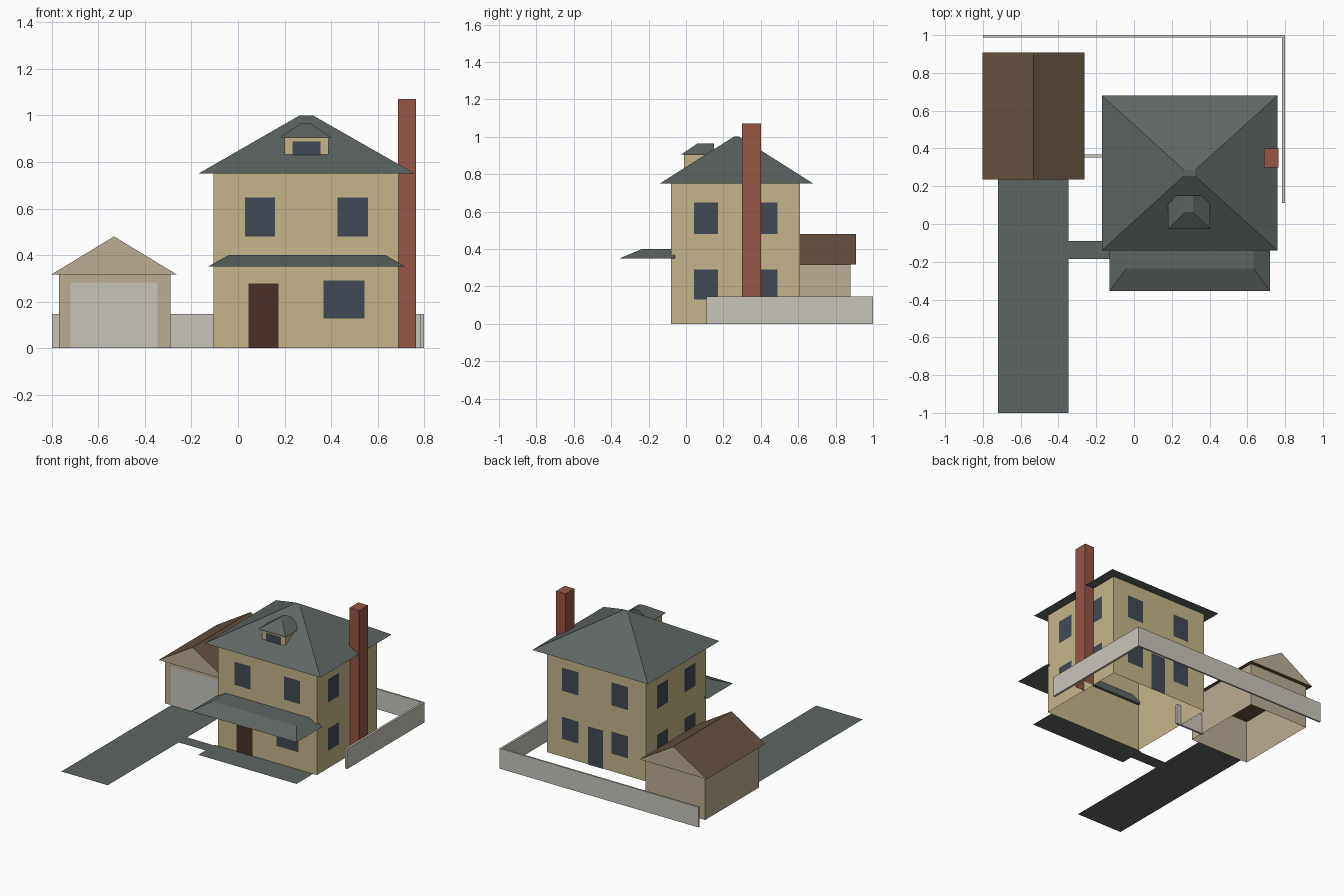
import bpy, bmesh

if "Cube" in bpy.data.objects:
    bpy.data.objects.remove(bpy.data.objects["Cube"])


def mat(name, r, g, b):
    lin = [(c / 255 / 12.92) if c < 11 else ((c / 255 + 0.055) / 1.055) ** 2.4 for c in (r, g, b)]
    m = bpy.data.materials.new(name)
    m.diffuse_color = (*lin, 1)
    m.use_nodes = True
    m.node_tree.nodes["Principled BSDF"].inputs["Base Color"].default_value = m.diffuse_color
    return m


WALL = mat("cream wall", 197, 182, 138)
SLATE = mat("grey slate", 93, 101, 98)
BRICK = mat("red brick", 150, 86, 69)
GLASS = mat("dark glass", 66, 74, 85)
DOOR = mat("brown door", 74, 48, 42)
GARAGE = mat("beige garage wall", 187, 173, 148)
BROWN = mat("brown roof", 101, 82, 65)
PALE = mat("pale grey", 200, 197, 187)


def make(name, bm, *mats):
    me = bpy.data.meshes.new(name)
    bm.to_mesh(me)
    bm.free()
    for m in mats:
        me.materials.append(m)
    ob = bpy.data.objects.new(name, me)
    bpy.context.collection.objects.link(ob)
    return ob


def frustum(name, low, high, z0, z1, m, bottom=True, top=True):
    """Rectangles (x0, x1, y0, y1) at two heights joined by four sides."""
    bm = bmesh.new()
    rings = []
    for (x0, x1, y0, y1), z in ((low, z0), (high, z1)):
        rings.append([bm.verts.new((x, y, z)) for x, y in ((x0, y0), (x1, y0), (x1, y1), (x0, y1))])
    a, b = rings
    for i in range(4):
        j = (i + 1) % 4
        bm.faces.new((a[i], a[j], b[j], b[i]))
    if bottom:
        bm.faces.new(a[::-1])
    if top:
        bm.faces.new(b)
    return make(name, bm, m)


def box(name, rect, z0, z1, m, **kw):
    return frustum(name, rect, rect, z0, z1, m, **kw)


def quad(name, pts, m):
    bm = bmesh.new()
    bm.faces.new([bm.verts.new(p) for p in pts])
    return make(name, bm, m)


def plate_y(name, x0, x1, z0, z1, y, side, m):
    """Thin panel on a front (side=-1) or back (side=1) wall."""
    y += side * 0.003
    pts = [(x0, y, z0), (x1, y, z0), (x1, y, z1), (x0, y, z1)]
    return quad(name, pts[::-side], m)


def plate_x(name, y0, y1, z0, z1, x, side, m):
    """Thin panel on a left (side=-1) or right (side=1) wall."""
    x += side * 0.003
    pts = [(x, y0, z0), (x, y1, z0), (x, y1, z1), (x, y0, z1)]
    return quad(name, pts[::side], m)


def slab(name, x0, x1, y0, y1):
    return quad(name, [(x0, y0, 0), (x1, y0, 0), (x1, y1, 0), (x0, y1, 0)], SLATE)


# House body (open below) and hipped roof
L, R, F, B = -0.105, 0.69, -0.08, 0.61
box("house_walls", (L, R, F, B), 0, 0.75, WALL, bottom=False, top=False)
frustum("main_roof", (-0.17, 0.76, -0.14, 0.68), (0.265, 0.322, 0.255, 0.285), 0.75, 1.0, SLATE)

# Porch roof, slightly let into the front wall
frustum("porch_roof", (-0.13, 0.72, -0.355, -0.06), (-0.04, 0.633, -0.235, -0.06), 0.35, 0.40, SLATE)

# Dormer
box("dormer_walls", (0.20, 0.388, -0.01, 0.15), 0.80, 0.905, WALL, bottom=False, top=False)
frustum("dormer_roof", (0.18, 0.403, -0.027, 0.15), (0.27, 0.312, 0.063, 0.15), 0.905, 0.965, SLATE)
plate_y("dormer_window", 0.234, 0.354, 0.828, 0.888, -0.01, -1, GLASS)

# Chimney
box("chimney", (R - 0.003, 0.764, 0.30, 0.40), 0, 1.07, BRICK, bottom=False)

# Windows
LOW, HIGH = (0.13, 0.29), (0.48, 0.648)
for x0, x1 in ((0.03, 0.16), (0.428, 0.558)):
    plate_y("front_upper_window", x0, x1, *HIGH, F, -1, GLASS)
    for zs in (LOW, HIGH):
        plate_y("back_window", x0 + 0.008, x1 + 0.008, *zs, B, 1, GLASS)
plate_y("front_lower_window", 0.367, 0.543, 0.127, 0.29, F, -1, GLASS)
for y0, y1 in ((0.043, 0.17), (0.362, 0.489)):
    for zs in (LOW, HIGH):
        plate_x("right_window", y0, y1, *zs, R, 1, GLASS)
        plate_x("left_window", y0, y1, *zs, L, -1, GLASS)

# Doors
plate_y("front_door", 0.045, 0.174, 0, 0.277, F, -1, DOOR)
plate_y("back_door", 0.24, 0.36, 0, 0.277, B, 1, GLASS)

# Garage body (open below) and its door
box("garage_walls", (-0.77, -0.29, 0.262, 0.88), 0, 0.316, GARAGE, bottom=False, top=False)
plate_y("garage_door", -0.72, -0.345, 0, 0.283, 0.262, -1, PALE)

# Gabled garage roof: end triangles take the wall colour
roof = frustum("garage_roof", (-0.803, -0.262, 0.236, 0.908), (-0.5325, -0.5325, 0.236, 0.908),
               0.316, 0.48, BROWN, top=False)
bm = bmesh.new()
bm.from_mesh(roof.data)
bmesh.ops.remove_doubles(bm, verts=bm.verts, dist=1e-4)
bm.normal_update()
for f in bm.faces:
    f.material_index = 1 if abs(f.normal.y) > 0.9 else 0
bm.to_mesh(roof.data)
bm.free()
roof.data.materials.append(GARAGE)

# Fences
box("back_fence", (-0.8, 0.8, 0.988, 1.0), 0, 0.147, PALE)
box("right_fence", (0.784, 0.8, 0.11, 0.988), 0, 0.147, PALE)
box("side_fence", (-0.30, -0.07, 0.353, 0.368), 0, 0.147, PALE)

# Paving
slab("driveway", -0.72, -0.347, -1.0, 0.262)
slab("path", -0.347, -0.13, -0.185, -0.09)
slab("porch_floor", -0.13, 0.66, -0.27, F)
